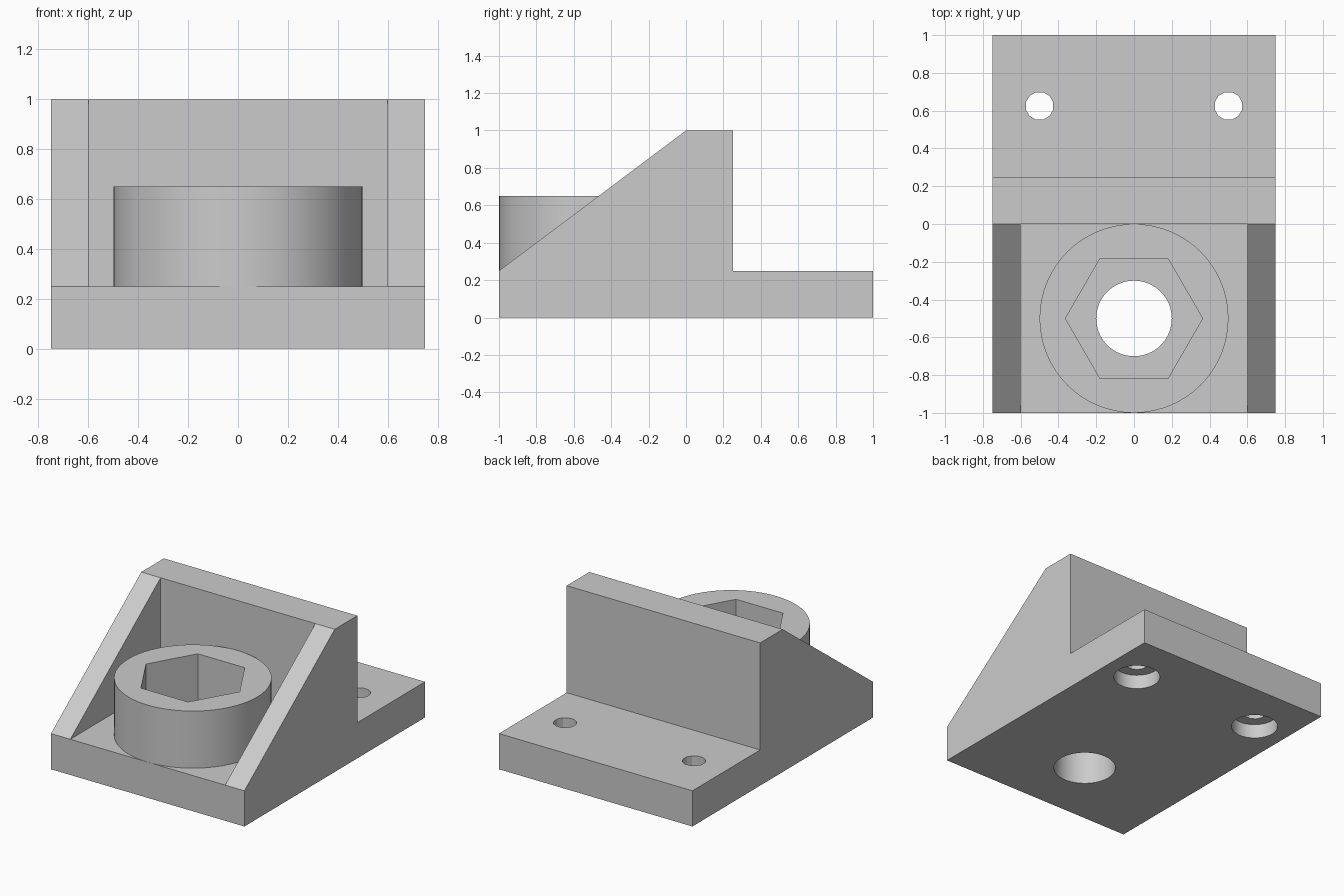
import bpy, bmesh, math
from mathutils import Matrix

cube = bpy.data.objects.get("Cube")
if cube:
    bpy.data.objects.remove(cube, do_unlink=True)

# One plain grey for the whole bracket
GREY = (0.6, 0.6, 0.6, 1)
grey = bpy.data.materials.new("plain grey")
grey.use_nodes = True
grey.diffuse_color = GREY
grey.node_tree.nodes["Principled BSDF"].inputs["Base Color"].default_value = GREY


def finish(name, bm):
    bmesh.ops.recalc_face_normals(bm, faces=bm.faces)
    mesh = bpy.data.meshes.new(name)
    bm.to_mesh(mesh)
    bm.free()
    mesh.materials.append(grey)
    obj = bpy.data.objects.new(name, mesh)
    bpy.context.collection.objects.link(obj)
    return obj


def side_prism(name, outline, x0, x1):
    """Extrude a (y, z) side outline from x0 to x1."""
    bm = bmesh.new()
    face = bm.faces.new([bm.verts.new((x0, y, z)) for y, z in outline])
    ext = bmesh.ops.extrude_face_region(bm, geom=[face])
    verts = [g for g in ext["geom"] if isinstance(g, bmesh.types.BMVert)]
    bmesh.ops.translate(bm, verts=verts, vec=(x1 - x0, 0, 0))
    return finish(name, bm)


def upright(name, x, y, z0, z1, radius, sides, turn=0):
    """Vertical cylinder or prism between two heights."""
    bm = bmesh.new()
    place = Matrix.Translation((x, y, (z0 + z1) / 2)) @ Matrix.Rotation(turn, 4, "Z")
    bmesh.ops.create_cone(bm, cap_ends=True, segments=sides, radius1=radius,
                          radius2=radius, depth=z1 - z0, matrix=place)
    return finish(name, bm)


def cut(target, cutter):
    cutter.hide_render = True
    mod = target.modifiers.new("cut", "BOOLEAN")
    mod.operation = "DIFFERENCE"
    mod.solver = "EXACT"
    mod.object = cutter
    bpy.context.view_layer.objects.active = target
    bpy.ops.object.modifier_apply(modifier=mod.name)
    bpy.data.objects.remove(cutter, do_unlink=True)


# Bracket body: base plate, upright wall and sloping side ribs
bracket = side_prism("bracket_body", [(-1, 0), (1, 0), (1, 0.25), (0.25, 0.25),
                                      (0.25, 1), (0, 1), (-1, 0.25)], -0.75, 0.75)
cut(bracket, side_prism("rib_gap", [(-1.2, 0.25), (0, 0.25), (0, 1.2), (-1.2, 1.2)],
                        -0.6, 0.6))

# Main bore through the base
cut(bracket, upright("bore", 0, -0.5, -0.1, 0.4, 0.2, 64))

# Mounting holes, counterbored from below
for x in (-0.5, 0.5):
    cut(bracket, upright("screw_hole", x, 0.625, -0.1, 0.4, 0.075, 12, math.pi / 12))
    cut(bracket, upright("counterbore", x, 0.625, -0.1, 0.1, 0.15, 48))

# Round boss with a hexagonal pocket
boss = upright("round_boss", 0, -0.5, 0.25, 0.65, 0.5, 64)
cut(boss, upright("hex_pocket", 0, -0.5, 0.1, 0.8, 0.363, 6, math.pi / 2))

# Smooth the round walls, keep the corners crisp
for obj in (bracket, boss):
    bpy.ops.object.select_all(action="DESELECT")
    obj.select_set(True)
    bpy.context.view_layer.objects.active = obj
    bpy.ops.object.shade_smooth_by_angle(angle=math.radians(25))
